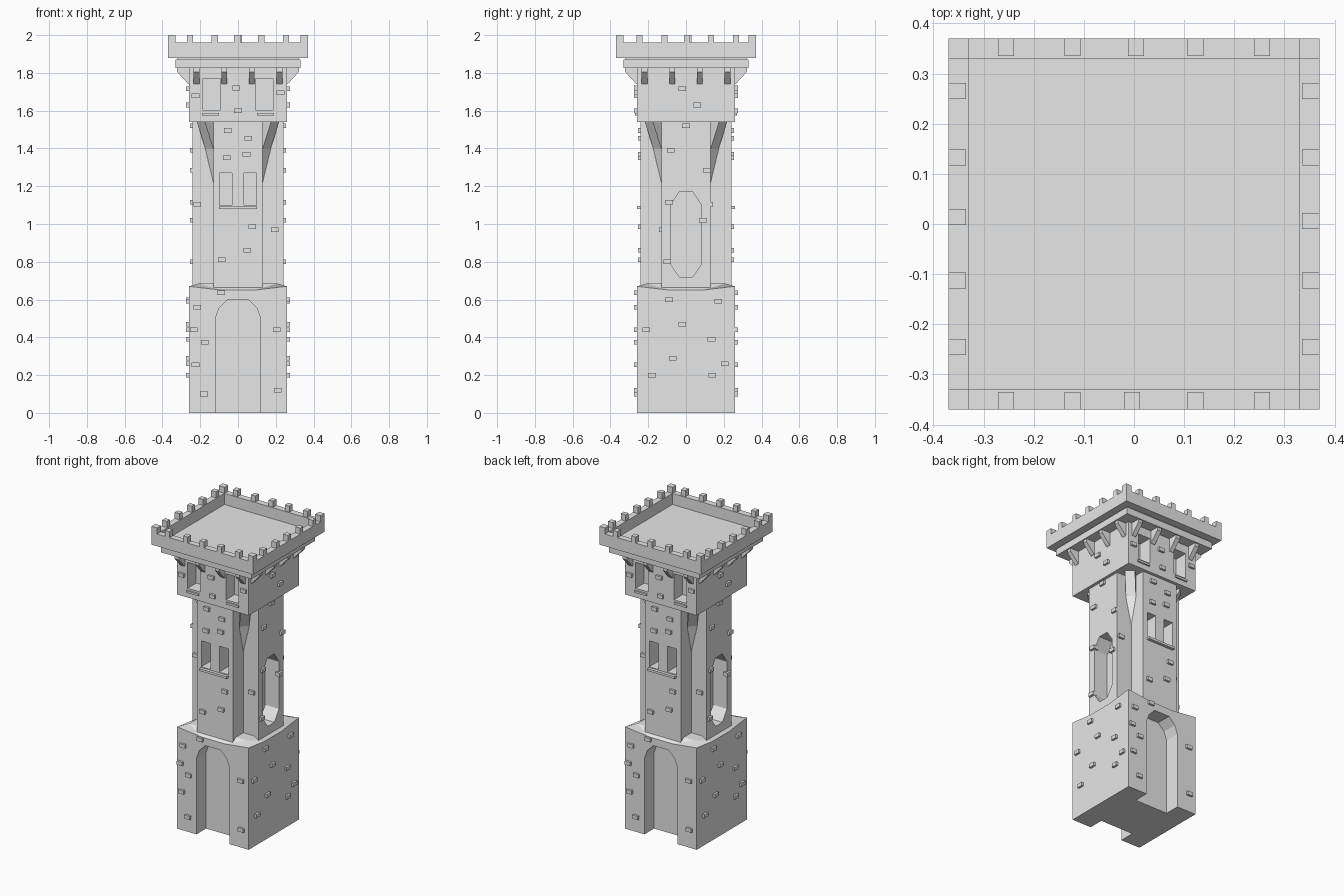
import bpy, bmesh, math
from mathutils import Matrix

if "Cube" in bpy.data.objects:
    bpy.data.objects.remove(bpy.data.objects["Cube"], do_unlink=True)

stone = bpy.data.materials.new("grey_stone")
stone.use_nodes = True
stone.diffuse_color = (0.8, 0.8, 0.8, 1)
stone.node_tree.nodes["Principled BSDF"].inputs["Base Color"].default_value = stone.diffuse_color


def turn(k):
    """Quarter turns about the vertical: 0 front, 1 left, 2 back, 3 right."""
    return Matrix.Rotation(k * math.pi / 2, 4, "Z")


def prism(bm, pts, y0, y1, mat=Matrix()):
    """Extrude an (x, z) outline along y, then transform it."""
    a, b = ([bm.verts.new(mat @ Matrix.Translation((x, y, z)).translation) for x, z in pts]
            for y in (y0, y1))
    n = len(pts)
    bm.faces.new(a)
    bm.faces.new(b[::-1])
    for i in range(n):
        bm.faces.new((a[i], b[i], b[(i + 1) % n], a[(i + 1) % n]))


def box(bm, x0, x1, y0, y1, z0, z1, mat=Matrix()):
    prism(bm, [(x0, z0), (x1, z0), (x1, z1), (x0, z1)], y0, y1, mat)


def finish(name, bm):
    bmesh.ops.recalc_face_normals(bm, faces=bm.faces)
    mesh = bpy.data.meshes.new(name)
    bm.to_mesh(mesh)
    bm.free()
    mesh.materials.append(stone)
    ob = bpy.data.objects.new(name, mesh)
    bpy.context.collection.objects.link(ob)
    return ob


def carve(ob, bm):
    """Cut the solids in bm out of an object."""
    cutter = finish("cutter", bm)
    cutter.hide_render = True
    mod = ob.modifiers.new("recess", "BOOLEAN")
    mod.operation = "DIFFERENCE"
    mod.solver = "EXACT"
    mod.object = cutter
    bpy.context.view_layer.objects.active = ob
    bpy.ops.object.modifier_apply(modifier=mod.name)
    bpy.data.objects.remove(cutter, do_unlink=True)


WALL, ARM, HALF = 0.26, 0.24, 0.13

# Base block with a gently sloping, dished top
bm = bmesh.new()
bmesh.ops.create_cube(bm, size=2 * WALL)
bmesh.ops.subdivide_edges(bm, edges=bm.edges[:], cuts=2, use_grid_fill=True)
for v in bm.verts:
    outer = [abs(c) > WALL - 0.01 for c in v.co.xy]
    if v.co.z > WALL - 0.01:
        v.co.z = 0.67 if all(outer) else 0.65 if any(outer) else 0.685
        if not any(outer):
            v.co.xy *= 2.4
    else:
        v.co.z = (v.co.z + WALL) * 1.2
base = finish("base", bm)

# Arched doorways front and back
half_arch = [(0.12, -0.1), (0.12, 0.5), (0.1, 0.555), (0.055, 0.6)]
arch = half_arch + [(-x, z) for x, z in reversed(half_arch)]
bm = bmesh.new()
for k in (0, 2):
    prism(bm, arch, -0.4, -0.16, turn(k))
carve(base, bm)

# Cross-shaped shaft
bm = bmesh.new()
corner = [(ARM, -HALF), (ARM, HALF), (HALF, HALF)]
outline = []
for k in range(4):
    for p in corner:
        x, y = p
        for _ in range(k):
            x, y = -y, x
        outline.append((x, y))
prism(bm, outline, -1.56, -0.66, Matrix.Rotation(-math.pi / 2, 4, "X") @ Matrix.Scale(-1, 4, (0, 0, 1))
      @ Matrix.Scale(-1, 4, (0, 1, 0)) @ Matrix.Scale(-1, 4, (0, 0, 1)))
for v in bm.verts:
    v.co.z = abs(v.co.z)
shaft = finish("shaft", bm)

# Twin windows front and back, tall eight-sided windows on the sides
bm = bmesh.new()
octagon = [(0.035, 0.72), (0.083, 0.79), (0.083, 1.1), (0.035, 1.17)]
octagon += [(-x, z) for x, z in reversed(octagon)]
for k in (0, 2):
    for s in (-1, 1):
        box(bm, s * 0.032, s * 0.098, -0.4, -0.14, 1.1, 1.27, turn(k))
    prism(bm, octagon, -0.4, -0.14, turn(k + 1))
carve(shaft, bm)

# Upper chamber with two windows front and back
bm = bmesh.new()
box(bm, -WALL, WALL, -WALL, WALL, 1.54, 1.83)
chamber = finish("upper_chamber", bm)
bm = bmesh.new()
for k in (0, 2):
    for s in (-1, 1):
        box(bm, s * 0.095, s * 0.185, -0.4, -0.17, 1.6, 1.77, turn(k))
carve(chamber, bm)

# Window sills
bm = bmesh.new()
for k in (0, 2):
    box(bm, -0.1, 0.1, -0.26, -0.2, 1.08, 1.095, turn(k))
    for s in (-1, 1):
        box(bm, s * 0.1, s * 0.19, -0.27, -0.2, 1.575, 1.588, turn(k))
finish("window_sills", bm)

# Diagonal gussets in the shaft corners
bm = bmesh.new()
gusset = [(0.1, 1.22), (0.184, 1.22), (0.215, 1.4), (0.28, 1.545), (0.1, 1.545)]
for k in range(4):
    prism(bm, gusset, -0.03, 0.03, turn(k + 0.5))
finish("corner_gussets", bm)

# Wedge brackets under the platform
bm = bmesh.new()
wedge = [(0.25, 1.74), (0.262, 1.74), (0.322, 1.805), (0.322, 1.83), (0.25, 1.83)]
for k in range(4):
    for c in (-0.22, -0.072, 0.072, 0.22):
        prism(bm, wedge, c - 0.015, c + 0.015, turn(k))
finish("platform_brackets", bm)

# Platform slab and parapet tray
bm = bmesh.new()
for r, z0, z1 in ((0.33, 1.825, 1.87), (0.32, 1.87, 1.882)):
    box(bm, -r, r, -r, r, z0, z1)
finish("platform", bm)
bm = bmesh.new()
box(bm, -0.37, 0.37, -0.37, 0.37, 1.88, 1.96)
parapet = finish("parapet", bm)
bm = bmesh.new()
box(bm, -0.33, 0.33, -0.33, 0.33, 1.887, 2.1)
carve(parapet, bm)

# Merlons along each side and at the corners
bm = bmesh.new()
for k, shift in enumerate((0, 0.01, 0, -0.01)):
    for c in (-0.255, -0.123, -0.004, 0.123, 0.255):
        c += shift
        box(bm, c - 0.016, c + 0.016, -0.37, -0.335, 1.955, 2, turn(k))
    box(bm, 0.33, 0.37, -0.37, -0.33, 1.955, 2, turn(k))
finish("merlons", bm)

# Raised stones: positions across and up the front/back walls, then the side walls
front = [(-.215, .56), (-.09, .635), (.205, .44), (-.235, .44), (-.225, .255), (-.18, .1),
         (.21, .12), (-.175, .375), (-.055, 1.495), (-.06, 1.35), (.045, 1.37), (.055, 1.455),
         (-.215, 1.105), (.075, .985), (.195, .97), (.05, .86), (-.085, .81),
         (-.01, 1.72), (-.225, 1.68), (.225, 1.695), (0, 1.6)]
side = [(-.09, .6), (.17, .59), (-.02, .47), (-.21, .44), (.135, .39), (-.07, .29),
        (.205, .26), (-.18, .2), (.14, .2), (0, 1.52), (-.08, 1.39), (.11, 1.285),
        (-.09, 1.115), (.09, 1.02), (-.1, .8), (-.02, 1.715), (.06, 1.63)]
bm = bmesh.new()
for k in range(4):
    for c, z in (front, side)[k % 2]:
        on_shaft = 0.68 < z < 1.54
        d = WALL if not on_shaft else HALF if abs(c) > HALF else ARM
        box(bm, c - 0.02, c + 0.02, -d - 0.014, -d + 0.02, z - 0.012, z + 0.012, turn(k))
finish("raised_stones", bm)
